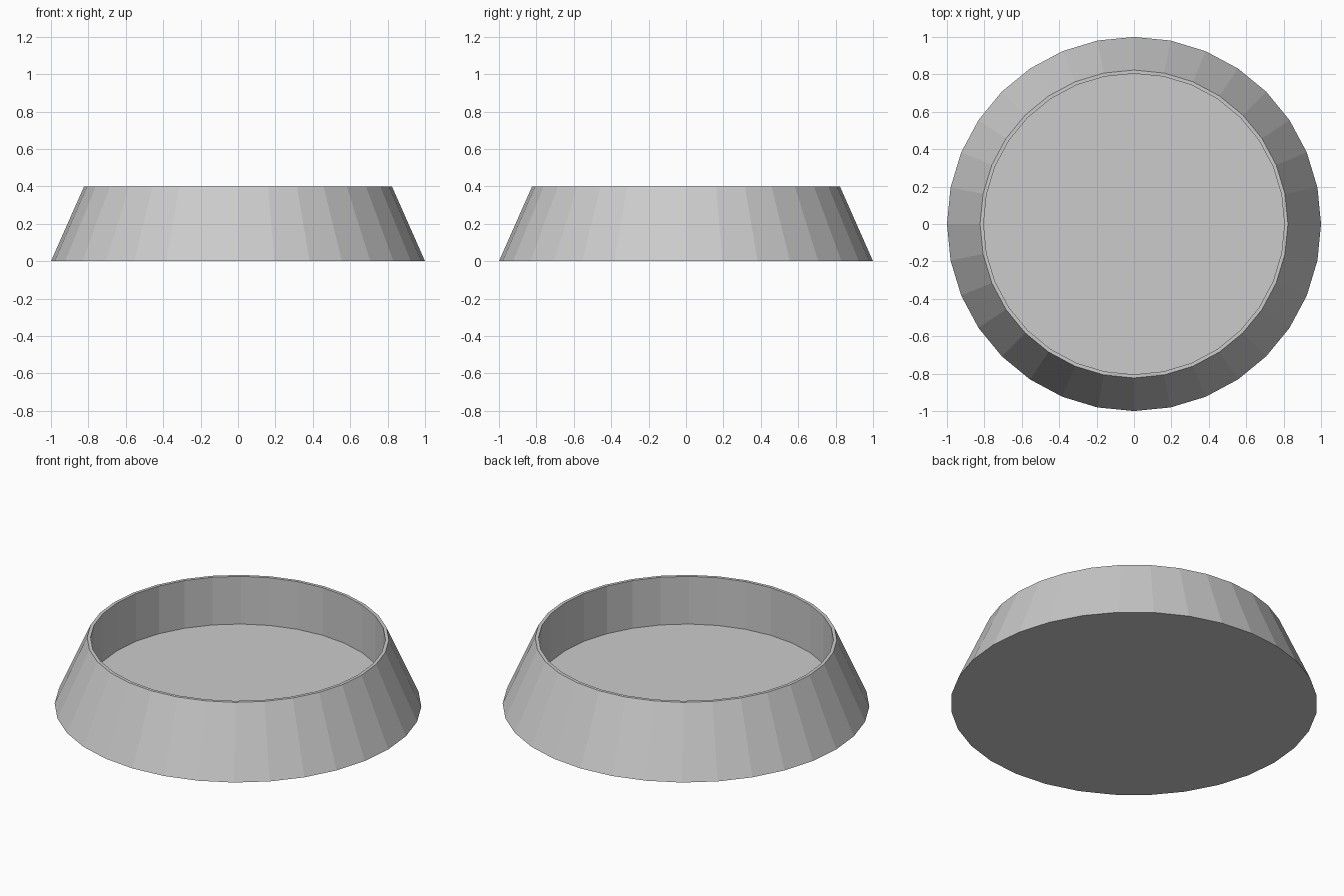
import bpy, bmesh
from math import cos, sin, tau

if "Cube" in bpy.data.objects:
    bpy.data.objects.remove(bpy.data.objects["Cube"])

SIDES = 32
# Radius and height, from underside edge over the rim to the inner floor
PROFILE = [(1.0, 0.0), (0.823, 0.4), (0.804, 0.4), (0.804, 0.113)]


def lathe(name, profile, sides):
    """Revolve a profile around z and cap both ends."""
    bm = bmesh.new()
    rings = [[bm.verts.new((r * cos(tau * i / sides), r * sin(tau * i / sides), z))
              for i in range(sides)] for r, z in profile]
    for a, b in zip(rings, rings[1:]):
        for i in range(sides):
            j = (i + 1) % sides
            bm.faces.new((a[i], a[j], b[j], b[i]))
    bm.faces.new(rings[0][::-1])
    bm.faces.new(rings[-1])
    bmesh.ops.recalc_face_normals(bm, faces=bm.faces)
    mesh = bpy.data.meshes.new(name)
    bm.to_mesh(mesh)
    bm.free()
    obj = bpy.data.objects.new(name, mesh)
    bpy.context.collection.objects.link(obj)
    return obj


# Flat-shaded tapered bowl
lathe("bowl", PROFILE, SIDES)
